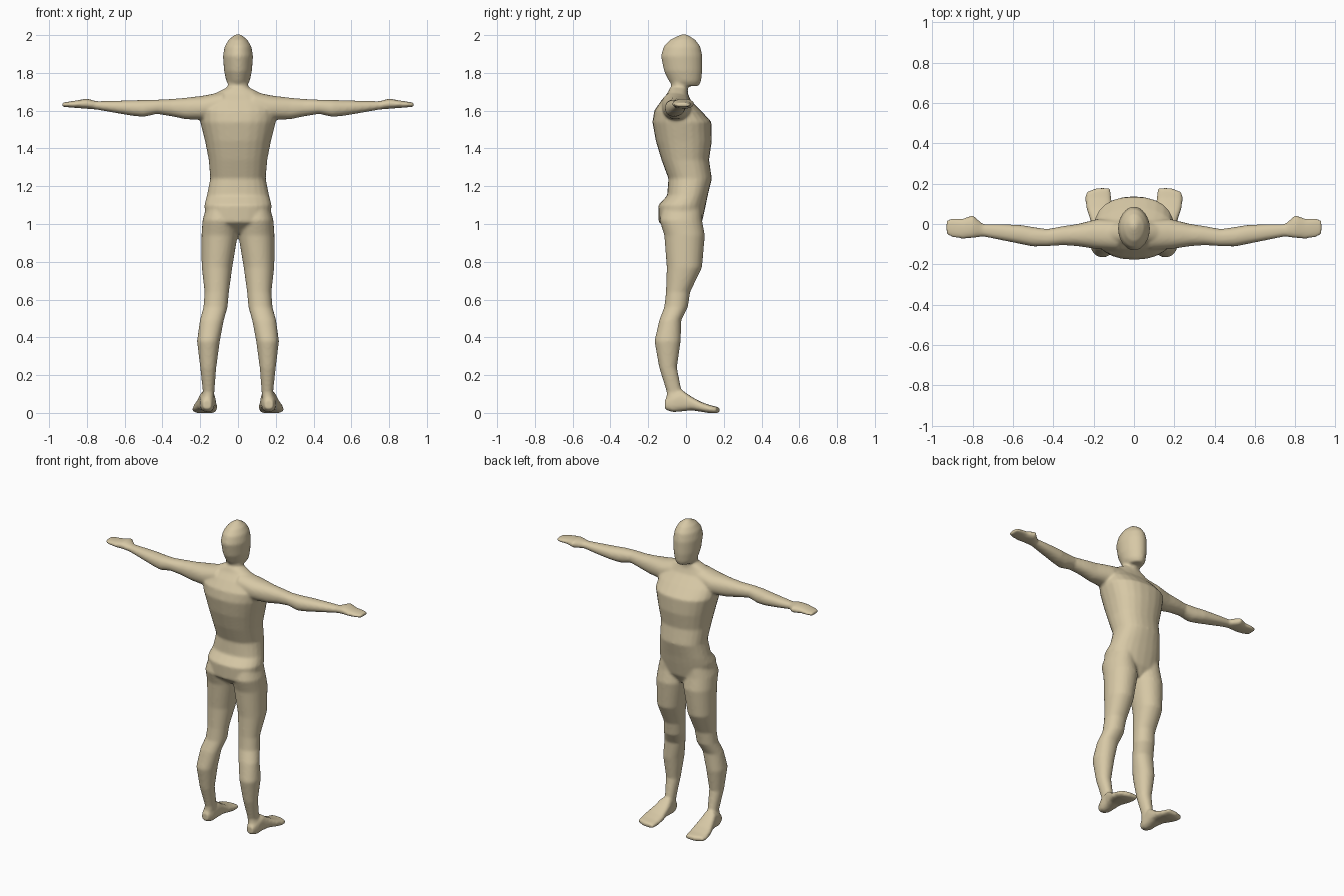
import bpy
import bmesh
from math import cos, sin, pi, copysign

cube = bpy.data.objects.get("Cube")
if cube:
    bpy.data.objects.remove(cube, do_unlink=True)

SIDES = 24


def make_material(name, colour):
    material = bpy.data.materials.new(name)
    material.use_nodes = True
    material.diffuse_color = colour
    material.node_tree.nodes["Principled BSDF"].inputs["Base Color"].default_value = colour
    return material


def rounded(value, power):
    """Superellipse coordinate: a higher power gives a boxier section."""
    return copysign(abs(value) ** (2 / power), value)


def loft(bm, axis, sections, power=2.0, side=1):
    """Closed skin through sections of (position, a low, a high, b low, b high)."""
    rings = []
    for position, a_low, a_high, b_low, b_high in sections:
        ring = []
        for i in range(SIDES):
            angle = 2 * pi * i / SIDES
            a = (a_low + a_high + (a_high - a_low) * rounded(cos(angle), power)) / 2
            b = (b_low + b_high + (b_high - b_low) * rounded(sin(angle), power)) / 2
            x, y, z = {"x": (position, a, b),
                       "y": (a, position, b),
                       "z": (a, b, position)}[axis]
            ring.append(bm.verts.new((x * side, y, z)))
        rings.append(ring)
    faces = [bm.faces.new(rings[0]), bm.faces.new(rings[-1])]
    for lower, upper in zip(rings, rings[1:]):
        for i in range(SIDES):
            j = (i + 1) % SIDES
            faces.append(bm.faces.new((lower[i], lower[j], upper[j], upper[i])))
    bmesh.ops.recalc_face_normals(bm, faces=faces)


def symmetric(rows):
    """Expand (position, half width, b low, b high) to a full section."""
    return [(p, -w, w, low, high) for p, w, low, high in rows]


# Torso, from the crotch to the base of the neck
torso = symmetric([
    (.95, .06, -.07, .05),
    (1.01, .17, -.145, .085),
    (1.1, .178, -.147, .105),
    (1.15, .165, -.1, .115),
    (1.24, .147, -.093, .137),
    (1.34, .155, -.13, .122),
    (1.44, .175, -.16, .137),
    (1.54, .2, -.178, .135),
    (1.6, .2, -.168, .08),
    (1.655, .17, -.13, .025),
    (1.69, .125, -.1, .01),
    (1.72, .065, -.085, .005),
])

# Neck and head
neck = symmetric([
    (1.64, .065, -.1, .01),
    (1.73, .055, -.078, .01),
    (1.8, .05, -.08, .01),
])
head = symmetric([
    (1.73, .045, -.07, .068),
    (1.755, .062, -.09, .08),
    (1.81, .074, -.117, .087),
    (1.89, .08, -.133, .087),
    (1.94, .071, -.118, .076),
    (1.975, .05, -.085, .05),
    (1.995, .026, -.045, .02),
    (2.005, .01, -.02, 0),
])

# Arm and flat hand, from inside the shoulder to the fingertips
arm = [
    (.08, -.13, .02, 1.57, 1.7),
    (.18, -.125, .025, 1.55, 1.68),
    (.28, -.11, 0, 1.555, 1.668),
    (.35, -.105, -.01, 1.57, 1.662),
    (.43, -.11, -.025, 1.583, 1.658),
    (.5, -.112, -.015, 1.567, 1.657),
    (.56, -.1, -.005, 1.573, 1.655),
    (.66, -.08, 0, 1.59, 1.652),
    (.75, -.062, 0, 1.606, 1.65),
    (.8, -.07, .045, 1.61, 1.664),
    (.85, -.074, .026, 1.614, 1.655),
    (.9, -.067, .028, 1.618, 1.647),
    (.93, -.052, .022, 1.62, 1.642),
]

# Leg, from the ankle to inside the hip
leg = [
    (.04, .13, .2, -.108, -.02),
    (.11, .125, .186, -.102, -.022),
    (.24, .115, .2, -.142, -.048),
    (.38, .096, .217, -.167, -.028),
    (.49, .075, .202, -.142, -.025),
    (.56, .055, .183, -.115, .01),
    (.64, .048, .177, -.106, .022),
    (.77, .03, .192, -.102, .085),
    (.94, .002, .193, -.115, .1),
    (1.02, .005, .188, -.14, .085),
    (1.1, .02, .165, -.12, .08),
]

# Foot, from heel to toes
foot = [
    (-.112, .14, .187, .018, .07),
    (-.07, .125, .2, .004, .1),
    (-.02, .12, .205, .008, .12),
    (.03, .115, .22, .014, .085),
    (.08, .11, .237, .006, .058),
    (.13, .112, .242, -.002, .04),
    (.158, .114, .238, -.002, .034),
    (.178, .12, .185, .002, .028),
]

# Gather all the parts in one mesh
bm = bmesh.new()
loft(bm, "z", torso, 2.3)
loft(bm, "z", neck)
loft(bm, "z", head, 1.9)
for side in (1, -1):
    loft(bm, "x", arm, 2.2, side)
    loft(bm, "z", leg, 2.1, side)
    loft(bm, "y", foot, 2.8, side)

mesh = bpy.data.meshes.new("body")
bm.to_mesh(mesh)
bm.free()
mesh.materials.append(make_material("tan_skin", (.68, .58, .38, 1)))
body = bpy.data.objects.new("body", mesh)
bpy.context.collection.objects.link(body)

# Fuse the parts into one continuous skin and soften the joins
fuse = body.modifiers.new("fuse", "REMESH")
fuse.mode = "VOXEL"
fuse.voxel_size = .008
fuse.use_smooth_shade = True
soften = body.modifiers.new("soften", "SMOOTH")
soften.factor = .5
soften.iterations = 7
